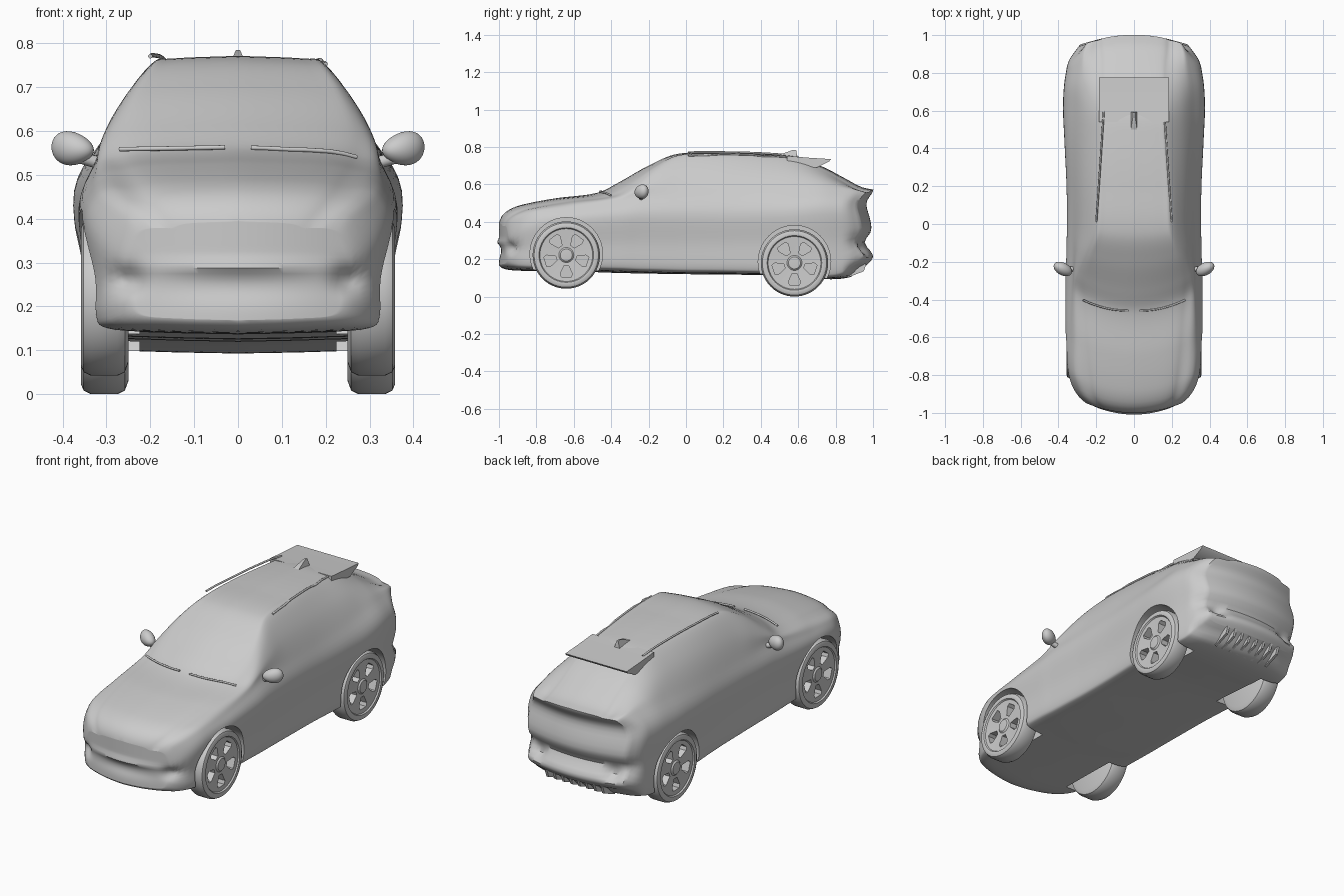
import bpy, bmesh
from math import sin, cos, pi, exp, radians
from mathutils import Matrix, Vector

if "Cube" in bpy.data.objects:
    bpy.data.objects.remove(bpy.data.objects["Cube"])

paint = bpy.data.materials.new("light grey")
paint.use_nodes = True
GREY = (0.6, 0.6, 0.6, 1)
paint.diffuse_color = GREY
paint.node_tree.nodes["Principled BSDF"].inputs["Base Color"].default_value = GREY


def finish(name, bm, angle=40):
    """Turn a bmesh into a smooth-shaded object."""
    bmesh.ops.recalc_face_normals(bm, faces=bm.faces)
    mesh = bpy.data.meshes.new(name)
    bm.to_mesh(mesh)
    bm.free()
    mesh.materials.append(paint)
    ob = bpy.data.objects.new(name, mesh)
    bpy.context.collection.objects.link(ob)
    smooth(ob, angle)
    return ob


def smooth(ob, angle):
    bpy.ops.object.select_all(action="DESELECT")
    ob.select_set(True)
    bpy.context.view_layer.objects.active = ob
    bpy.ops.object.shade_smooth_by_angle(angle=radians(angle))


def cut(ob, cutters, angle=40):
    """Subtract the cutters from the object and remove them."""
    for c in cutters:
        c.hide_render = True
        bpy.context.view_layer.objects.active = ob
        mod = ob.modifiers.new("cut", "BOOLEAN")
        mod.operation, mod.solver, mod.object = "DIFFERENCE", "EXACT", c
        bpy.ops.object.modifier_apply(modifier=mod.name)
        bpy.data.objects.remove(c)
    smooth(ob, angle)


def curve_at(rows, t):
    """Smooth value of a table whose first column is the position."""
    t = min(max(t, rows[0][0]), rows[-1][0])
    i = max(k for k in range(len(rows) - 1) if rows[k][0] <= t)

    def slope(k, c):
        a, b = rows[max(k - 1, 0)], rows[min(k + 1, len(rows) - 1)]
        return (b[c] - a[c]) / (b[0] - a[0])
    a, b = rows[i], rows[i + 1]
    h = b[0] - a[0]
    u = (t - a[0]) / h
    return [(2*u**3 - 3*u*u + 1) * a[c] + (u**3 - 2*u*u + u) * h * slope(i, c)
            + (3*u*u - 2*u**3) * b[c] + (u**3 - u*u) * h * slope(i + 1, c)
            for c in range(1, len(a))]


# Body stations: y, bottom, half width, widest z, shoulder x, shoulder z, roof edge x, top z
STATIONS = [
    (-1.0, .18, .26, .30, .24, .36, .16, .395),
    (-.985, .165, .29, .33, .265, .395, .19, .43),
    (-.95, .155, .325, .36, .30, .42, .22, .462),
    (-.88, .15, .35, .39, .325, .45, .24, .49),
    (-.7, .147, .362, .41, .335, .47, .26, .525),
    (-.47, .142, .363, .43, .33, .505, .275, .556),
    (-.36, .138, .36, .44, .325, .53, .28, .61),
    (-.2, .135, .357, .44, .322, .54, .245, .70),
    (-.05, .132, .355, .44, .32, .545, .205, .762),
    (.2, .13, .357, .44, .32, .55, .193, .77),
    (.45, .125, .368, .45, .32, .56, .175, .762),
    (.6, .115, .374, .46, .315, .57, .17, .745),
    (.74, .105, .37, .47, .31, .575, .175, .69),
    (.85, .11, .358, .47, .295, .57, .18, .632),
    (.94, .14, .34, .465, .28, .56, .19, .585),
    (1.0, .18, .30, .45, .26, .54, .19, .572),
]
BEND = [(-1, .8), (-.45, 1), (0, .3), (.25, 0), (.6, 0), (1, -.6)]
TAIL = [(.15, -.05), (.215, 0), (.29, -.045), (.35, -.01), (.41, -.015), (.5, -.035), (.565, 0), (.6, 0)]


def section(y):
    """Half outline from the underside centre up to the top centre."""
    b, w, zw, sx, sz, rx, rz = curve_at(STATIONS, y)
    mid = (b + zw) / 2
    ctrl = [(0, b - .012), (w * .5, b - .008), (w * .86, b), (w * .95, b + .03),
            (w - .014, mid), (w, zw), (sx, sz), ((sx + rx) / 2 + .01, (sz + rz) / 2),
            (rx, rz - .018), (rx * .75, rz - .006), (0, rz)]
    rows = [(k, *p) for k, p in enumerate(ctrl)]
    return [curve_at(rows, k / 5) for k in range(5 * len(ctrl) - 4)]


def bump(x, z, cx, cz, rx, rz):
    return exp(-((abs(x) - cx) / rx) ** 2 - ((z - cz) / rz) ** 2)


def shape(x, y, z):
    """Bow the sections in plan and press the details into nose and tail."""
    out = y + curve_at(BEND, y)[0] * x * x
    nose = max(0, min(1, (-.9 - y) / .1))
    tail = max(0, min(1, (y - .88) / .12))
    out += nose * (.035 * bump(x, z, .255, .262, .035, .03) + .012 * bump(x, z, 0, .245, .19, .035))
    out -= nose * .012 * bump(x, z, 0, .29, .2, .015)
    out += tail * (curve_at(TAIL, z)[0] - .035 * bump(x, z, .22, .25, .04, .022))
    return Vector((x, out, z))


# Body shell
bm = bmesh.new()
ys = [-1, -.993] + [-.985 + .0205 * k for k in range(97)] + [1]
rings = []
for y in ys:
    half = section(y)
    n = len(half) - 1
    loop = half + [(-x, z) for x, z in half[n - 1:0:-1]]
    rings.append([bm.verts.new(shape(x, y, z)) for x, z in loop])
for a, b in zip(rings, rings[1:]):
    for i in range(2 * n):
        j = (i + 1) % (2 * n)
        bm.faces.new((a[i], a[j], b[j], b[i]))
COLS = 40
for y, ring in ((ys[0], rings[0]), (ys[-1], rings[-1])):
    half = section(y)
    rows = []
    for i, (x, z) in enumerate(half):
        inner = [bm.verts.new(shape(x * (1 - 2 * c / COLS), y, z))
                 for c in range(1, COLS)] if 0 < i < n else []
        rows.append([ring[i]] + inner + [ring[-i]] if inner else [ring[i]] * (COLS + 1))
    for a, b in zip(rows, rows[1:]):
        for c in range(COLS):
            bm.faces.new(list(dict.fromkeys((a[c], a[c + 1], b[c + 1], b[c]))))
body = finish("body_shell", bm)


def cylinder(name, x0, x1, y, z, r):
    bm = bmesh.new()
    m = Matrix.Translation(((x0 + x1) / 2, y, z)) @ Matrix.Rotation(pi / 2, 4, "Y")
    bmesh.ops.create_cone(bm, cap_ends=True, segments=64, radius1=r, radius2=r,
                          depth=abs(x1 - x0), matrix=m)
    return finish(name, bm)


# Wheel arches
AXLES = {"front": (-.64, .222), "rear": (.58, .18)}
cut(body, [cylinder("arch_cutter", s * .225, s * .5, y, z + .006, .194)
           for s in (1, -1) for y, z in AXLES.values()])


# Wheels: a turned tyre and rim with five windows
def wheel(name, side, y, z):
    prof = [(0, .25), (.15, .25), (.172, .258), (.18, .275), (.18, .335), (.172, .352),
            (.158, .358), (.146, .356), (.141, .349), (.08, .345), (.04, .343), (.032, .35), (0, .352)]
    bm = bmesh.new()
    verts = [bm.verts.new((side * x, 0, r)) for r, x in prof]
    edges = [bm.edges.new(p) for p in zip(verts, verts[1:])]
    bmesh.ops.spin(bm, geom=verts + edges, axis=(1, 0, 0), cent=(0, 0, 0),
                   steps=56, angle=2 * pi, use_duplicate=False)
    bmesh.ops.remove_doubles(bm, verts=bm.verts, dist=1e-4)
    bmesh.ops.translate(bm, verts=bm.verts, vec=(0, y, z))
    ob = finish(name, bm, 35)
    cutters = []
    for k in range(5):
        a = 2 * pi * k / 5 - pi / 2
        bm = bmesh.new()
        outline = [(.056, -.012), (.1, -.032), (.118, -.026), (.118, .026), (.1, .032), (.056, .012)]
        vs = [bm.verts.new((side * .305, y + r * cos(a) - t * sin(a), z + r * sin(a) + t * cos(a)))
              for r, t in outline]
        face = bm.faces.new(vs)
        new = bmesh.ops.extrude_face_region(bm, geom=[face])["geom"]
        bmesh.ops.translate(bm, vec=(side * .1, 0, 0),
                            verts=[v for v in new if isinstance(v, bmesh.types.BMVert)])
        cutters.append(finish("window_cutter", bm))
    cut(ob, cutters, 35)


def blob(name, matrix, taper=0):
    """Rounded ellipsoid, optionally narrowed towards its inner end."""
    bm = bmesh.new()
    bmesh.ops.create_uvsphere(bm, u_segments=32, v_segments=20, radius=1)
    for v in bm.verts:
        v.co.z = v.co.z * (1 + taper * v.co.x) + taper * .5 * v.co.x
        v.co = matrix @ v.co
    return finish(name, bm, 60)


def tube(name, points, r):
    curve = bpy.data.curves.new(name, "CURVE")
    curve.dimensions, curve.bevel_depth, curve.use_fill_caps = "3D", r, True
    line = curve.splines.new("POLY")
    line.points.add(len(points) - 1)
    for p, co in zip(line.points, points):
        p.co = (*co, 1)
    curve.materials.append(paint)
    bpy.context.collection.objects.link(bpy.data.objects.new(name, curve))


def top_point(x, y, lift=0):
    """Point on the upper skin near the given sideways position."""
    half = section(y)
    px, pz = min(half[n // 2:], key=lambda p: abs(p[0] - x))
    return shape(x, y, pz + lift)


for side, label in ((1, "left"), (-1, "right")):
    for axle, (y, z) in AXLES.items():
        wheel(f"{axle}_{label}_wheel", side, y, z)
    # Door mirror and its arm
    m = Matrix.Scale(side, 4, (1, 0, 0)) @ Matrix.Translation((.377, -.238, .56)) \
        @ Matrix.Rotation(radians(28), 4, "Z") @ Matrix.Diagonal((.052, .033, .038, 1))
    blob(f"{label}_mirror", m, .2)
    tube(f"{label}_mirror_arm", [(side * .31, -.235, .525), (side * .36, -.245, .54)], .014)
    # Roof rail and wiper
    rail = [top_point(side * (.2 - .04 * k / 10), .06 * k, .002) for k in range(11)]
    tube(f"{label}_roof_rail", rail, .005)
    tube(f"{label}_wiper", [top_point(side * (.03 + .03 * k), -.46 - .002 * k, .004)
                            for k in range(9)], .005)


def prism(name, outline, half_width, narrow=1.0):
    """Side outline in (y, z) extruded across x; the first half of it may be narrower."""
    bm = bmesh.new()
    sides = []
    for s in (1, -1):
        sides.append([bm.verts.new((s * half_width * (narrow if i < len(outline) // 2 else 1), y, z))
                      for i, (y, z) in enumerate(outline)])
        bm.faces.new(sides[-1])
    a, b = sides
    for i in range(len(a)):
        j = (i + 1) % len(a)
        bm.faces.new((a[i], a[j], b[j], b[i]))
    return finish(name, bm)


# Tail spoiler over the rear window, and roof antenna
prism("tail_spoiler", [(.54, .752), (.66, .742), (.775, .735), (.765, .722), (.70, .69), (.54, .70)], .185)
prism("roof_antenna", [(.575, .785), (.59, .782), (.595, .74), (.49, .755)], .018, .25)

# Diffuser fins under the rear bumper
for k in range(8):
    fin = prism(f"diffuser_fin_{k + 1}", [(.86, .10), (.95, .135), (.965, .175), (.86, .16)], .007)
    fin.location.x = -.168 + .048 * k
